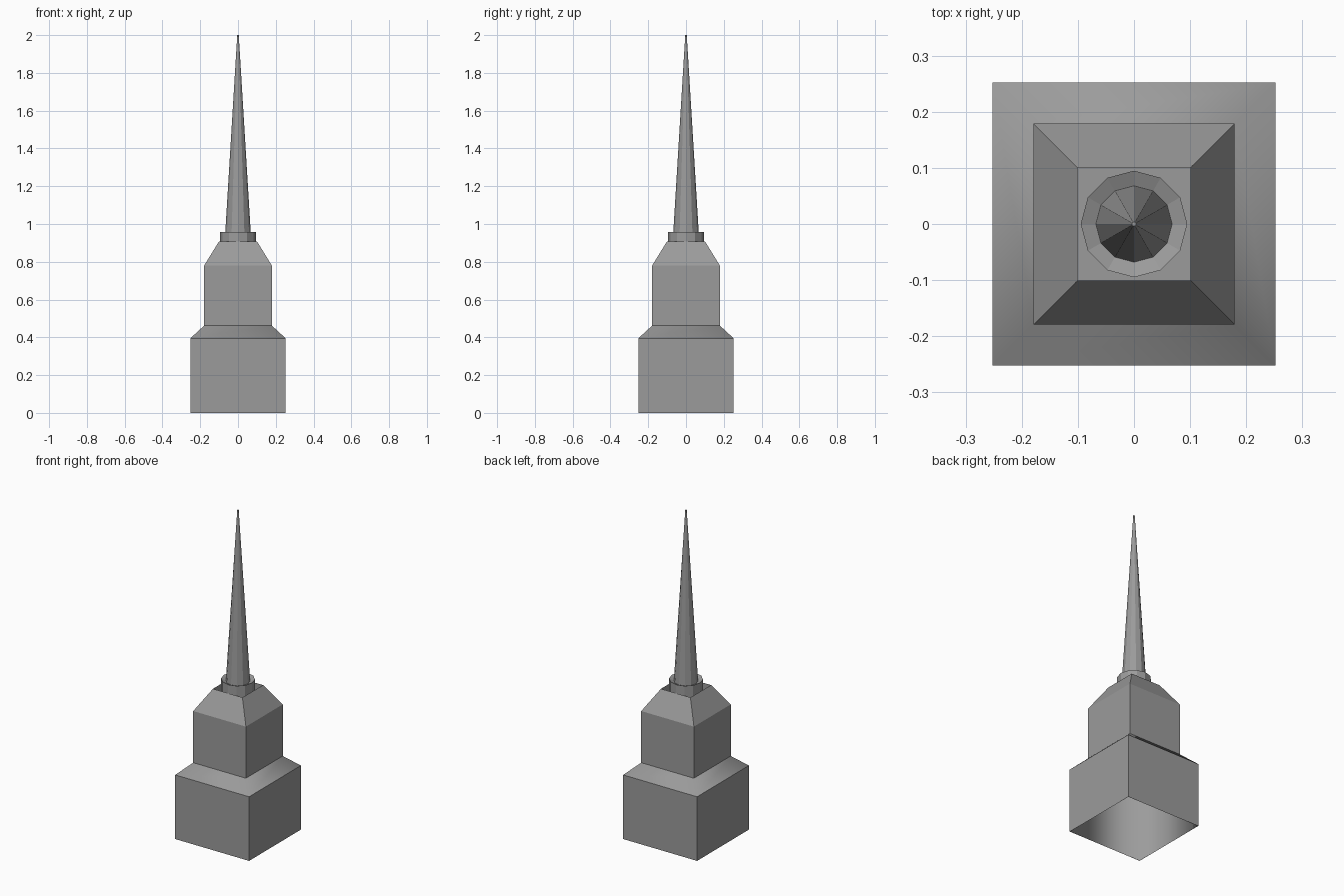
import bpy, bmesh, math

if "Cube" in bpy.data.objects:
    bpy.data.objects.remove(bpy.data.objects["Cube"])

# One dark grey for the whole tower
stone = bpy.data.materials.new("dark_stone")
stone.diffuse_color = (0.33, 0.33, 0.33, 1)
stone.use_nodes = True
stone.node_tree.nodes["Principled BSDF"].inputs["Base Color"].default_value = stone.diffuse_color


def loft(name, rings, sides, turn=0.0, cap_bottom=False, cap_top=False, smooth=False):
    """Stack of regular polygons given as (corner radius, height)."""
    bm = bmesh.new()
    loops = []
    for r, z in rings:
        loops.append([bm.verts.new((r * math.cos(turn + math.tau * i / sides),
                                    r * math.sin(turn + math.tau * i / sides), z))
                      for i in range(sides)])
    for a, b in zip(loops, loops[1:]):
        for i in range(sides):
            j = (i + 1) % sides
            bm.faces.new((a[i], a[j], b[j], b[i])).smooth = smooth
    if cap_bottom:
        bm.faces.new(loops[0][::-1])
    if cap_top:
        bm.faces.new(loops[-1])
    mesh = bpy.data.meshes.new(name)
    bm.to_mesh(mesh)
    bm.free()
    mesh.materials.append(stone)
    obj = bpy.data.objects.new(name, mesh)
    bpy.context.collection.objects.link(obj)
    return obj


def square(name, rings, **options):
    """Square loft given as (half width, height)."""
    return loft(name, [(h * math.sqrt(2), z) for h, z in rings], 4, math.pi / 4, **options)


# Lower block: flat outer walls, open underneath, with a smooth inner lining
square("base_walls", [(0.252, 0), (0.252, 0.395)])
square("base_lining", [(0.2505, 0.395), (0.2505, 0.0)], smooth=True)

# Sloping shoulder between the two blocks
square("base_shoulder", [(0.252, 0.395), (0.1795, 0.462)], smooth=True)

# Upper block with tapered roof and a recessed top
square("upper_block", [(0.1795, 0.462), (0.1795, 0.78), (0.1005, 0.908), (0.1005, 0.86)],
       cap_bottom=True, cap_top=True)

# Twelve-sided collar, slightly dished toward the spire
loft("collar", [(0.095, 0.86), (0.095, 0.958), (0.067, 0.946)], 12)

# Spire
loft("spire", [(0.068, 0.946), (0.004, 2.0)], 12, cap_bottom=True, cap_top=True)
